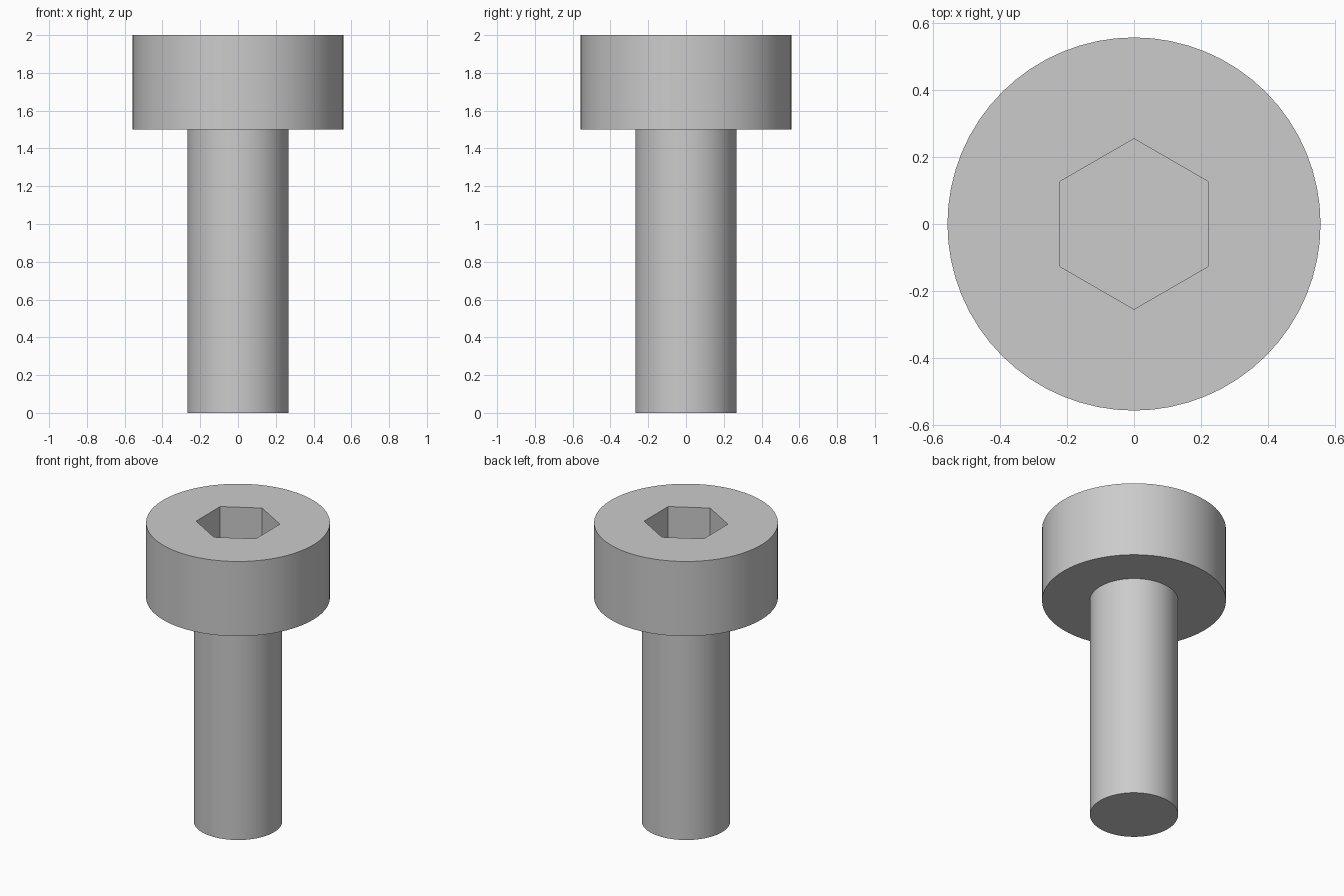
import bpy
import math

if "Cube" in bpy.data.objects:
    bpy.data.objects.remove(bpy.data.objects["Cube"], do_unlink=True)

HEAD_R, SHANK_R = 0.558, 0.268
HEAD_BOTTOM, HEAD_TOP = 1.5, 2.0
SOCKET_R, SOCKET_FLOOR = 0.255, 1.75

steel = bpy.data.materials.new("grey_steel")
steel.use_nodes = True
COLOUR = (0.6, 0.6, 0.6, 1)
steel.diffuse_color = COLOUR
steel.node_tree.nodes["Principled BSDF"].inputs["Base Color"].default_value = COLOUR


def prism(name, radius, bottom, top, sides, turn=0):
    """Upright cylinder or prism between two heights."""
    bpy.ops.mesh.primitive_cylinder_add(
        vertices=sides, radius=radius, depth=top - bottom,
        location=(0, 0, (bottom + top) / 2), rotation=(0, 0, turn))
    obj = bpy.context.object
    obj.name = name
    obj.data.materials.append(steel)
    return obj


def smooth(obj):
    bpy.ops.object.select_all(action="DESELECT")
    obj.select_set(True)
    bpy.context.view_layer.objects.active = obj
    bpy.ops.object.shade_smooth_by_angle(angle=math.radians(30))


# Plain round shank, running a little way into the head
shank = prism("shank", SHANK_R, 0, HEAD_BOTTOM + 0.1, 64)
smooth(shank)

# Round head with a hexagonal socket, corners along y
head = prism("head", HEAD_R, HEAD_BOTTOM, HEAD_TOP, 64)
cutter = prism("socket_cutter", SOCKET_R, SOCKET_FLOOR, HEAD_TOP + 0.1, 6)
cutter.hide_render = True

cut = head.modifiers.new("hex_socket", "BOOLEAN")
cut.operation = "DIFFERENCE"
cut.solver = "EXACT"
cut.object = cutter
bpy.ops.object.select_all(action="DESELECT")
head.select_set(True)
bpy.context.view_layer.objects.active = head
bpy.ops.object.modifier_apply(modifier=cut.name)
bpy.data.objects.remove(cutter, do_unlink=True)
smooth(head)
